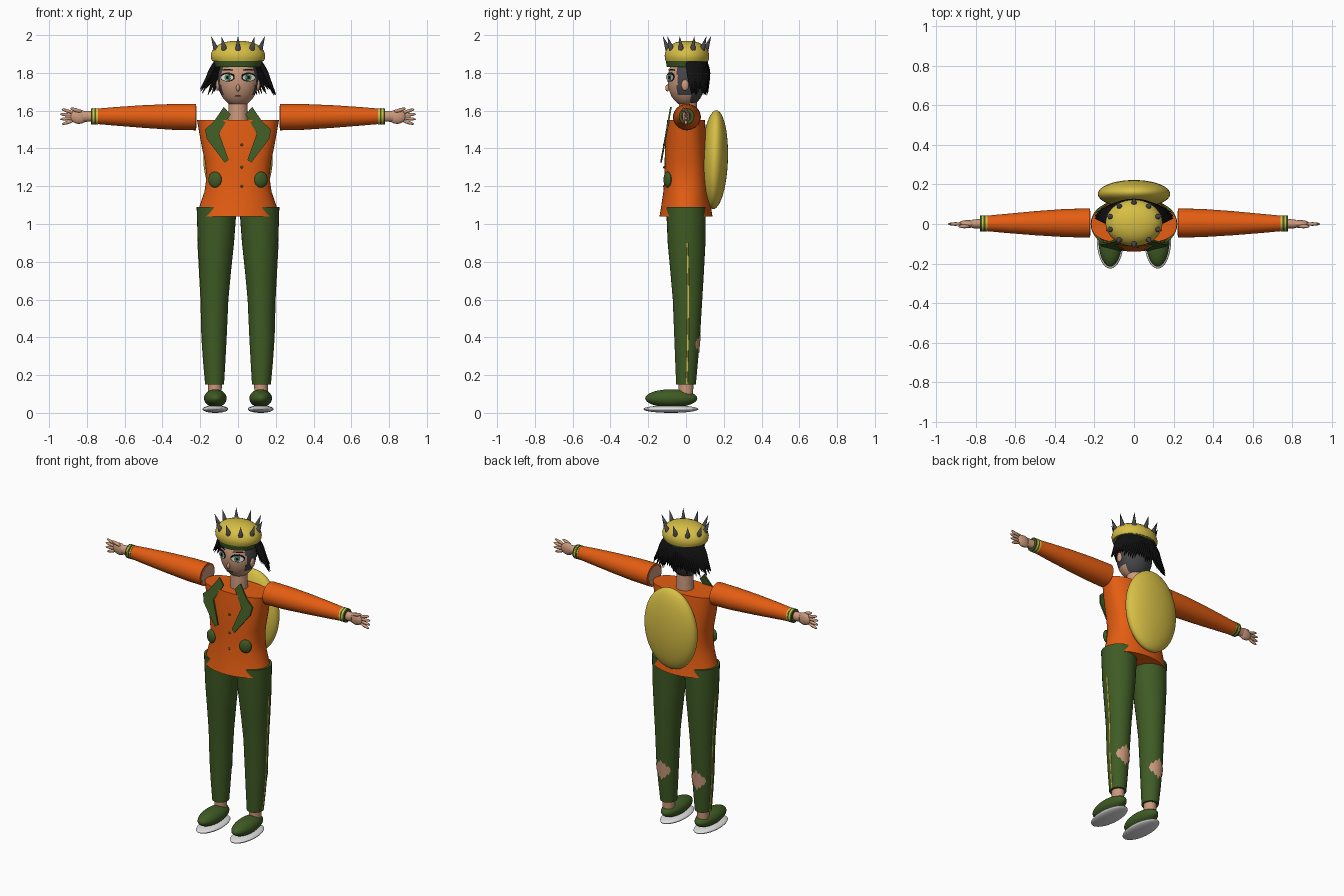
import bpy, bmesh, math, random
from mathutils import Vector

random.seed(4)
cube = bpy.data.objects.get("Cube")
if cube:
    bpy.data.objects.remove(cube, do_unlink=True)


def material(name, r, g, b):
    m = bpy.data.materials.new(name)
    m.use_nodes = True
    m.diffuse_color = (r, g, b, 1)
    m.node_tree.nodes["Principled BSDF"].inputs["Base Color"].default_value = (r, g, b, 1)
    return m


ORANGE = material("jacket orange", 0.78, 0.11, 0.006)
GREEN = material("forest green", 0.05, 0.105, 0.018)
YELLOW = material("mustard yellow", 0.68, 0.52, 0.06)
SKIN = material("skin", 0.6, 0.32, 0.2)
BLACK = material("black", 0.006, 0.006, 0.006)
GREY = material("dark grey", 0.06, 0.06, 0.065)
WHITE = material("pale grey", 0.75, 0.75, 0.75)
IRIS = material("iris green", 0.08, 0.25, 0.13)


def finish(ob, name, mat):
    ob.name = name
    ob.data.materials.append(mat)
    bpy.ops.object.select_all(action="DESELECT")
    ob.select_set(True)
    bpy.context.view_layer.objects.active = ob
    bpy.ops.object.shade_smooth_by_angle(angle=math.radians(40))
    return ob


def from_bmesh(bm, name, mat):
    bmesh.ops.recalc_face_normals(bm, faces=bm.faces)
    me = bpy.data.meshes.new(name)
    bm.to_mesh(me)
    bm.free()
    ob = bpy.data.objects.new(name, me)
    bpy.context.collection.objects.link(ob)
    return finish(ob, name, mat)


def loft(name, mat, rings, axis="z", side=1, n=32):
    """Closed tube through rings of (position, centre u, centre v, radius u, radius v, power)."""
    bm = bmesh.new()
    loops = []
    for pos, cu, cv, ru, rv, *power in rings:
        e = 2 / (power[0] if power else 2)
        loop = []
        for i in range(n):
            c, s = math.cos(math.tau * i / n), math.sin(math.tau * i / n)
            u = cu + ru * math.copysign(abs(c) ** e, c)
            v = cv + rv * math.copysign(abs(s) ** e, s)
            co = (u, v, pos) if axis == "z" else (pos, u, v)
            loop.append(bm.verts.new((co[0] * side, co[1], co[2])))
        loops.append(loop)
    for a, b in zip(loops, loops[1:]):
        for i in range(n):
            bm.faces.new((a[i], a[(i + 1) % n], b[(i + 1) % n], b[i]))
    bm.faces.new(loops[0])
    bm.faces.new(loops[-1])
    return from_bmesh(bm, name, mat)


def ellipsoid(name, mat, loc, radii, rot=(0, 0, 0), seg=32):
    bpy.ops.mesh.primitive_uv_sphere_add(segments=seg, ring_count=seg // 2, location=loc, rotation=rot)
    ob = bpy.context.object
    ob.scale = radii
    return finish(ob, name, mat)


# Jacket body, buttons and the oval shield on the back
loft("jacket", ORANGE, [
    (1.04, 0, 0, .216, .14), (1.09, 0, 0, .205, .132), (1.17, 0, 0, .178, .12, 2.3),
    (1.25, 0, 0, .166, .115, 2.5), (1.33, 0, 0, .175, .113, 2.5),
    (1.42, 0, 0, .194, .111, 2.5), (1.55, 0, 0, .217, .1, 2.5)], n=48)
for z in (1.2, 1.3, 1.42):
    ellipsoid("button", GREEN, (.02, -.116, z), (.007, .005, .007), seg=12)
ellipsoid("back_shield", YELLOW, (0, .152, 1.34), (.183, .07, .262), (math.radians(-2), 0, 0), 48)

# Neck and head, with dark scalp behind the face
HEAD, HR = Vector((0, .003, 1.762)), Vector((.108, .1, .14))
loft("neck", SKIN, [(1.52, 0, .01, .055, .052), (1.68, 0, .01, .048, .046)])
head = ellipsoid("head", SKIN, HEAD, HR, seg=64)
head.data.materials.append(GREY)
for f in head.data.polygons:
    y, z = f.center.y, f.center.z
    if y > .2 or (y > -.5 and z > -.55):
        f.material_index = 1


def face_plate(name, mat, x, z, rx, rz, lift):
    """Thin oval plate lying on the front of the head."""
    dx, dz = x / HR.x, (z - HEAD.z) / HR.z
    y = -HR.y * math.sqrt(1 - dx * dx - dz * dz)
    normal = Vector((dx / HR.x, y / HR.y ** 2, dz / HR.z)).normalized()
    bpy.ops.mesh.primitive_cylinder_add(vertices=24, radius=1, depth=1,
                                        location=Vector((x, HEAD.y + y, z)) + normal * lift)
    ob = bpy.context.object
    ob.rotation_euler = normal.to_track_quat("Z", "Y").to_euler()
    ob.scale = (rx, rz, .003)
    finish(ob, name, mat)


face_plate("mouth", GREY, 0, 1.678, .018, .002, .002)
ellipsoid("nose", SKIN, (0, -.098, 1.72), (.01, .012, .018), seg=16)

# Helmet: green band, yellow dome, ring of spikes
loft("helmet_band", GREEN, [(1.83, 0, .005, .118, .106), (1.872, 0, .005, .132, .114)], n=48)
loft("helmet_dome", YELLOW, [
    (1.862, 0, .005, .136, .113), (1.878, 0, .005, .143, .117), (1.893, 0, .005, .144, .118),
    (1.915, 0, .005, .138, .113), (1.935, 0, .005, .123, .1), (1.952, 0, .005, .098, .08),
    (1.964, 0, .005, .065, .053), (1.97, 0, .005, .025, .02)], n=48)
for i in range(10):
    a = math.tau * (i + .5) / 10
    out = Vector((math.cos(a), math.sin(a), 0))
    aim = (out * .4 + Vector((0, 0, 1))).normalized()
    base = Vector((out.x * .122, .005 + out.y * .1, 1.925))
    bpy.ops.mesh.primitive_cone_add(vertices=12, radius1=.017, depth=.085, location=base + aim * .034,
                                    rotation=aim.to_track_quat("Z", "Y").to_euler())
    finish(bpy.context.object, "helmet_spike", GREY)

# Hair: tapered locks flaring out below the band
hair = bpy.data.curves.new("hair", "CURVE")
hair.dimensions = "3D"
hair.bevel_depth = .013
hair.bevel_resolution = 2
COUNT = 40
for i in range(COUNT):
    a = math.pi * i / (COUNT - 1)
    c, s = math.cos(a), math.sin(a)
    path = [(.112 * c, .01 + .088 * s, 1.86, 1), (.14 * c, .015 + .1 * s, 1.82, 1.1),
            (.158 * c, .02 + .095 * s, 1.77, 1),
            (.2 * c, .03 + .085 * s, 1.69 + random.uniform(-.012, .03), .1)]
    sp = hair.splines.new("NURBS")
    sp.points.add(len(path) - 1)
    for p, (x, y, z, r) in zip(sp.points, path):
        p.co = (x, y, z, 1)
        p.radius = r
    sp.use_endpoint_u = True
    sp.order_u = 3
    sp.resolution_u = 4
hair.materials.append(BLACK)
hair.use_fill_caps = True
bpy.context.collection.objects.link(bpy.data.objects.new("hair", hair))

LEG = [(1.09, .113, 0, .106, .105), (.9, .117, .003, .096, .1), (.75, .121, .006, .084, .089),
       (.6, .124, .008, .073, .078), (.4, .126, .006, .066, .068), (.27, .125, .003, .058, .06),
       (.15, .123, 0, .049, .052)]
LAPEL = [(.075, 1.62), (.13, 1.54), (.175, 1.5), (.165, 1.45), (.07, 1.325),
         (.05, 1.34), (.1, 1.48), (.04, 1.58)]

for side, tag in ((1, "left"), (-1, "right")):
    # Eye, brow and ear
    face_plate(tag + "_eyelashes", BLACK, side * .055, 1.778, .043, .024, .001)
    face_plate(tag + "_eye_white", WHITE, side * .055, 1.775, .037, .018, .003)
    face_plate(tag + "_iris", IRIS, side * .053, 1.775, .018, .018, .005)
    face_plate(tag + "_pupil", BLACK, side * .053, 1.775, .008, .009, .007)
    face_plate(tag + "_brow", BLACK, side * .055, 1.815, .035, .004, .003)
    ellipsoid(tag + "_ear", SKIN, (side * .106, -.005, 1.735), (.012, .02, .03), seg=16)

    # Lapel: flat notched plate leaning against the chest
    bm = bmesh.new()
    face = bm.faces.new([bm.verts.new((side * x, -.075 - (1.62 - z) * .18, z)) for x, z in LAPEL])
    grown = bmesh.ops.extrude_face_region(bm, geom=[face])
    for v in grown["geom"]:
        if isinstance(v, bmesh.types.BMVert):
            v.co.y -= .009
    from_bmesh(bm, tag + "_lapel", GREEN)
    ellipsoid(tag + "_pocket", GREEN, (side * .122, -.098, 1.235), (.037, .018, .042), (0, 0, side * .35))

    # Sleeve with striped cuff, arm end showing at the shoulder
    loft(tag + "_sleeve", ORANGE, [
        (.222, .005, 1.566, .074, .07), (.35, .005, 1.567, .071, .068), (.5, .004, 1.569, .061, .06),
        (.65, .003, 1.57, .048, .049), (.768, .003, 1.57, .037, .039)], "x", side)
    loft(tag + "_upper_arm", SKIN, [(.219, .005, 1.566, .062, .058), (.24, .005, 1.566, .062, .058)], "x", side)
    for x, mat in ((.742, YELLOW), (.752, GREEN), (.761, YELLOW), (.77, GREEN)):
        loft(tag + "_cuff_stripe", mat, [(x, .003, 1.57, .041, .043), (x + .009, .003, 1.57, .04, .042)], "x", side)

    # Hand
    loft(tag + "_wrist", SKIN, [(.76, .002, 1.57, .027, .028), (.82, 0, 1.57, .021, .029)], "x", side, 20)
    ellipsoid(tag + "_palm", SKIN, (side * .842, 0, 1.568), (.046, .02, .038), seg=24)
    for k in range(4):
        fan = (k - 1.5) * .2
        length = .04 - .004 * abs(k - 1.6)
        ellipsoid(tag + "_finger", SKIN, (side * (.867 + length), 0, 1.568 + (k - 1.5) * .02),
                  (length, .009, .009), (0, -side * fan, 0), 12)
    ellipsoid(tag + "_thumb", SKIN, (side * .858, -.012, 1.603), (.032, .01, .01), (0, -side * .3, 0), 12)

    # Trouser leg, yellow side stripe and ankle
    loft(tag + "_trouser_leg", GREEN, LEG, side=side)
    loft(tag + "_trouser_stripe", YELLOW,
         [(z, cx + rx - .001, cy + .004, .003, .005) for z, cx, cy, rx, ry in LEG[1:]], side=side, n=8)
    loft(tag + "_ankle", SKIN, [(.09, .122, 0, .035, .037), (.17, .122, 0, .037, .04)], side=side)

    # Jagged tear on the back of the calf
    bm = bmesh.new()
    rows = []
    for i in range(11):
        a = math.radians(40 + 10 * i)
        h = .055 * (1 - abs(i - 5) / 5.5) + (.014 if i % 2 else 0)
        row = []
        for z in (.365 + h, .365, .365 - h):
            t = (z - .27) / .13
            rx, ry = .058 + .008 * t + .003, .06 + .008 * t + .003
            row.append(bm.verts.new((side * (.125 + .001 * t + rx * math.cos(a)),
                                     .003 + .003 * t + ry * math.sin(a), z)))
        rows.append(row)
    for p, q in zip(rows, rows[1:]):
        for j in (0, 1):
            bm.faces.new((p[j], q[j], q[j + 1], p[j + 1]))
    from_bmesh(bm, tag + "_trouser_tear", SKIN)

    # Shoe on its oval sole
    ellipsoid(tag + "_shoe", GREEN, (side * .12, -.078, .077), (.06, .138, .048))
    ellipsoid(tag + "_sole", WHITE, (side * .12, -.08, .02), (.068, .146, .02))
